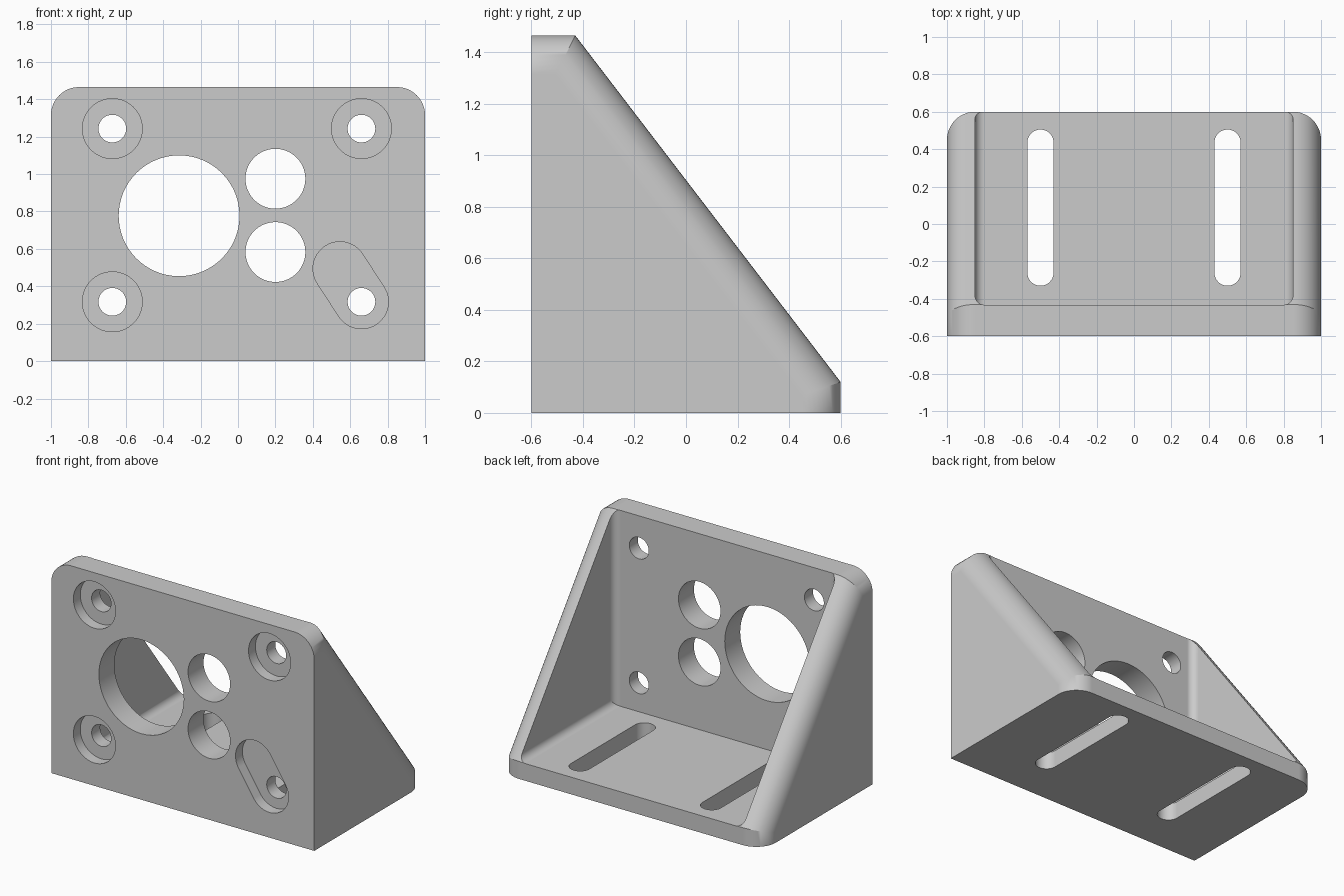
import bpy, bmesh, math
from mathutils import Vector

cube = bpy.data.objects.get("Cube")
if cube:
    bpy.data.objects.remove(cube, do_unlink=True)

HEIGHT, FLOOR = 1.465, 0.12      # overall height, base thickness
FRONT, BACK = -0.6, 0.6
PLATE_BACK = -0.43               # rear of the upright plate
WALL = 0.15                      # side wall thickness, also outer rounding
BORE_DEPTH = 0.075


def prism(name, points, direction, round_edge=None, radius=0.0):
    """Extrude a planar outline; optionally round the edges passing a test."""
    bm = bmesh.new()
    face = bm.faces.new([bm.verts.new(p) for p in points])
    out = bmesh.ops.extrude_face_region(bm, geom=[face])
    moved = [v for v in out["geom"] if isinstance(v, bmesh.types.BMVert)]
    bmesh.ops.translate(bm, verts=moved, vec=direction)
    bmesh.ops.recalc_face_normals(bm, faces=bm.faces)
    if round_edge:
        edges = [e for e in bm.edges if round_edge(*(v.co for v in e.verts))]
        bmesh.ops.bevel(bm, geom=edges, offset=radius, segments=12,
                        profile=0.5, affect='EDGES', clamp_overlap=False)
        bmesh.ops.recalc_face_normals(bm, faces=bm.faces)
    mesh = bpy.data.meshes.new(name)
    bm.to_mesh(mesh)
    bm.free()
    obj = bpy.data.objects.new(name, mesh)
    bpy.context.collection.objects.link(obj)
    return obj


def capsule(a, b, r, n=32):
    """Outline of a slot between two centres (a full circle when a == b)."""
    a, b = Vector(a), Vector(b)
    d = b - a
    start = math.atan2(d.y, d.x) - math.pi / 2 if d.length else 0
    pts = []
    for centre, turn in ((b, 0), (a, math.pi)):
        last = n + 1 if d.length else n
        for i in range(last):
            t = start + turn + math.pi * i / n
            pts.append(centre + r * Vector((math.cos(t), math.sin(t))))
    return pts


def front_cut(a, b, r, y0=FRONT - 0.1, y1=PLATE_BACK + 0.1):
    outline = [(p.x, y0, p.y) for p in capsule(a, b, r)]
    return prism("front_cutter", outline, (0, y1 - y0, 0))


# Outer wedge: rounded along the top, sloping and rear side edges
def outer_edge(p, q):
    mid = (p + q) / 2
    return (abs(p.x - q.x) < 1e-4 and mid.z > 0.01 and mid.y > FRONT + 0.01)


side = [(FRONT, 0), (BACK, 0), (BACK, FLOOR), (PLATE_BACK, HEIGHT), (FRONT, HEIGHT)]
bracket = prism("angle_bracket", [(-1, y, z) for y, z in side], (2, 0, 0),
                outer_edge, WALL)

# Open cavity: small fillets where the side walls meet plate and floor
low, near = FLOOR - 0.002, PLATE_BACK - 0.002


def inner_edge(p, q):
    mid = (p + q) / 2
    along_floor = abs(mid.z - low) < 1e-4
    along_plate = abs(mid.y - near) < 1e-4
    return abs(p.x - q.x) < 1e-4 and (along_floor or along_plate)


w = 1 - WALL
box = [(-w, near, low), (-w, 2, low), (-w, 2, 2), (-w, near, 2)]
cutters = [prism("cavity_cutter", box, (2 * w, 0, 0), inner_edge, 0.05)]

# Large openings through the plate
for centre, r in (((-0.315, 0.777), 0.323), ((0.2, 0.975), 0.16), ((0.2, 0.583), 0.16)):
    cutters.append(front_cut(centre, centre, r))

# Bolt holes, three with round counterbores and one with a slanted slot recess
slot_corner = (0.66, 0.317)
for c in ((-0.672, 1.243), (0.66, 1.243), (-0.672, 0.317), slot_corner):
    cutters.append(front_cut(c, c, 0.074))
    if c == slot_corner:
        recess = front_cut(c, (0.545, 0.494), 0.144, y1=FRONT + BORE_DEPTH)
    else:
        recess = front_cut(c, c, 0.16, y1=FRONT + BORE_DEPTH)
    cutters.append(recess)

# Long adjustment slots through the base
for x in (-0.5, 0.5):
    outline = [(p.x, p.y, -0.1) for p in capsule((x, -0.26), (x, 0.435), 0.07)]
    cutters.append(prism("base_slot_cutter", outline, (0, 0, 0.4)))

# Cut everything, then drop the cutters
for c in cutters:
    c.hide_render = True
    mod = bracket.modifiers.new("cut", 'BOOLEAN')
    mod.operation, mod.solver, mod.object = 'DIFFERENCE', 'EXACT', c
graph = bpy.context.evaluated_depsgraph_get()
graph.update()
bracket_mesh = bpy.data.meshes.new_from_object(bracket.evaluated_get(graph))
bracket.modifiers.clear()
bracket.data = bracket_mesh
for c in cutters:
    bpy.data.objects.remove(c, do_unlink=True)

# Plain grey finish
grey = bpy.data.materials.new("light_grey")
grey.use_nodes = True
colour = (0.6, 0.6, 0.6, 1)
grey.diffuse_color = colour
grey.node_tree.nodes["Principled BSDF"].inputs["Base Color"].default_value = colour
bracket.data.materials.clear()
bracket.data.materials.append(grey)

# Smooth fillets and holes, crisp edges
bpy.ops.object.select_all(action='DESELECT')
bracket.select_set(True)
bpy.context.view_layer.objects.active = bracket
bpy.ops.object.shade_smooth_by_angle(angle=math.radians(25))
weighted = bracket.modifiers.new("clean_normals", 'WEIGHTED_NORMAL')
weighted.keep_sharp = True
